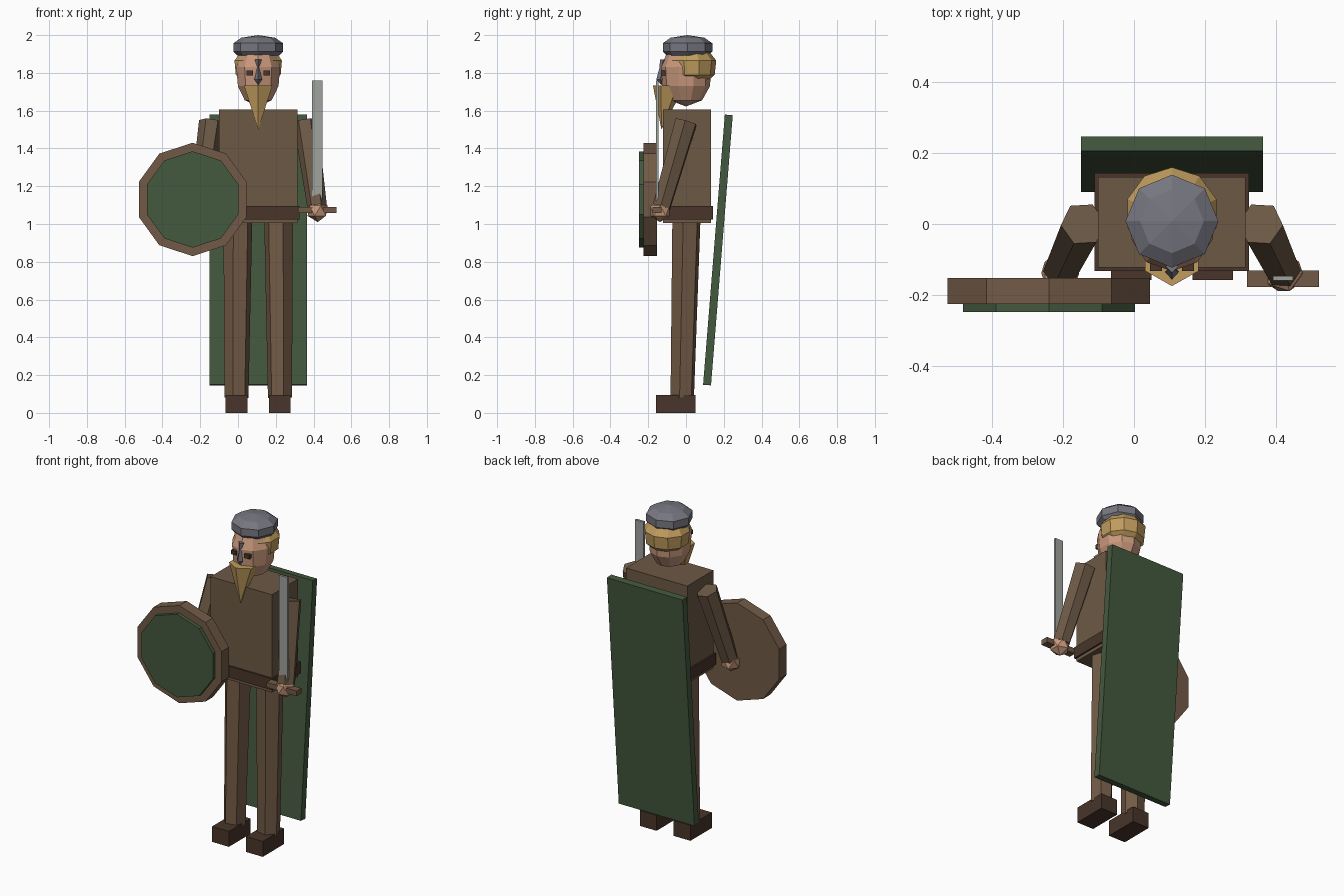
import bpy, bmesh, math
from mathutils import Vector, Matrix

if "Cube" in bpy.data.objects:
    bpy.data.objects.remove(bpy.data.objects["Cube"])

CX = 0.107  # centre line of the figure


def material(name, r, g, b):
    lin = [(c / 255 / 12.92) if c < 11 else ((c / 255 + 0.055) / 1.055) ** 2.4 for c in (r, g, b)]
    m = bpy.data.materials.new(name)
    m.diffuse_color = (*lin, 1)
    m.use_nodes = True
    m.node_tree.nodes["Principled BSDF"].inputs["Base Color"].default_value = m.diffuse_color
    return m


CLOTH = material("brown cloth", 108, 89, 69)
LEATHER = material("brown leather", 114, 90, 70)
DARK = material("dark leather", 72, 53, 42)
GREEN = material("green", 68, 88, 62)
SKIN = material("skin", 200, 152, 124)
HAIR = material("blond hair", 192, 156, 94)
IRON = material("iron", 118, 118, 128)
STEEL = material("steel", 160, 163, 158)


def finish(name, bm, mat):
    bmesh.ops.recalc_face_normals(bm, faces=bm.faces)
    me = bpy.data.meshes.new(name)
    bm.to_mesh(me)
    bm.free()
    me.materials.append(mat)
    ob = bpy.data.objects.new(name, me)
    bpy.context.collection.objects.link(ob)
    return ob


def box(name, mat, x, y, z, tilt=0):
    """Box from (min, max) ranges, tilted about x."""
    bm = bmesh.new()
    c = Vector([(a + b) / 2 for a, b in (x, y, z)])
    s = [b - a for a, b in (x, y, z)]
    bmesh.ops.create_cube(bm, size=1, matrix=Matrix.Translation(c) @ Matrix.Rotation(tilt, 4, 'X')
                          @ Matrix.Diagonal((*s, 1)))
    return finish(name, bm, mat)


def rod(name, mat, a, b, r1, r2, n):
    """Tapered prism between two points."""
    a, b = Vector(a), Vector(b)
    bm = bmesh.new()
    rot = (b - a).to_track_quat('Z', 'Y').to_matrix().to_4x4()
    bmesh.ops.create_cone(bm, cap_ends=True, segments=n, radius1=r1, radius2=r2, depth=(b - a).length,
                          matrix=Matrix.Translation((a + b) / 2) @ rot)
    return finish(name, bm, mat)


def loft(name, mat, rings, n):
    """Stacked horizontal rings (y, z, rx, ry), one corner facing front."""
    bm = bmesh.new()
    loops = []
    for y, z, rx, ry in rings:
        loops.append([bm.verts.new((CX + rx * math.sin(t), y - ry * math.cos(t), z))
                      for t in (2 * math.pi * i / n for i in range(n))])
    for p, q in zip(loops, loops[1:]):
        for i in range(n):
            j = (i + 1) % n
            bm.faces.new((p[i], p[j], q[j], q[i]))
    bm.faces.new(loops[0])
    bm.faces.new(loops[-1])
    bmesh.ops.remove_doubles(bm, verts=bm.verts, dist=0.0005)
    return finish(name, bm, mat)


# Torso and belt
box("torso", CLOTH, (CX - 0.208, CX + 0.208), (-0.122, 0.132), (1.005, 1.605))
box("belt", DARK, (CX - 0.218, CX + 0.218), (-0.132, 0.144), (1.025, 1.095))

# Paired limbs
for side, s in (("left", -1), ("right", 1)):
    rod(side + "_leg", LEATHER, (CX + s * 0.115, -0.02, 0.08), (CX + s * 0.108, 0.002, 1.02), 0.065, 0.078, 6)
    box(side + "_boot", DARK, (CX + s * 0.115 - 0.057, CX + s * 0.115 + 0.057), (-0.158, 0.05), (0, 0.095))
    rod(side + "_arm", CLOTH, (CX + s * 0.312, -0.13, 1.09), (CX + s * 0.25, 0.0, 1.54), 0.052, 0.064, 6)
    bm = bmesh.new()
    bmesh.ops.create_icosphere(bm, subdivisions=1, radius=0.06,
                               matrix=Matrix.Translation((CX + s * 0.315, -0.138, 1.07)))
    finish(side + "_hand", bm, SKIN)
    box(side + "_eye", DARK, (CX + s * 0.045 - 0.017, CX + s * 0.045 + 0.017), (-0.133, -0.09), (1.787, 1.812))

# Head, hair, cap
loft("head", SKIN, [(0, 1.622, 0, 0), (0, 1.655, 0.075, 0.085), (0, 1.73, 0.113, 0.127),
                    (0, 1.83, 0.122, 0.133), (0, 1.91, 0.09, 0.1)], 10)
loft("hair", HAIR, [(0.035, 1.755, 0.08, 0.08), (0.03, 1.79, 0.125, 0.122), (0.03, 1.865, 0.132, 0.13),
                    (0.025, 1.91, 0.1, 0.1)], 10)
loft("cap", IRON, [(0.008, 1.893, 0.112, 0.112), (0.008, 1.912, 0.131, 0.131), (0.008, 1.957, 0.131, 0.131),
                   (0.008, 1.986, 0.09, 0.09), (0.008, 2.0, 0, 0)], 8)

# Nose guard and beard
loft("nose_guard", IRON, [(-0.12, 1.87, 0.018, 0.018), (-0.128, 1.83, 0.005, 0.012),
                          (-0.135, 1.765, 0.02, 0.022), (-0.13, 1.735, 0, 0)], 4)
loft("beard", HAIR, [(-0.09, 1.733, 0.087, 0.085), (-0.13, 1.5, 0, 0)], 6)

# Cape
box("cape", GREEN, (CX - 0.257, CX + 0.257), (0.148, 0.19), (0.145, 1.58), math.radians(-4.6))

# Round shield
rod("shield_rim", LEATHER, (-0.24, -0.153, 1.13), (-0.24, -0.225, 1.13), 0.3, 0.3, 10)
rod("shield_face", GREEN, (-0.24, -0.2, 1.13), (-0.24, -0.248, 1.13), 0.255, 0.255, 10)

# Sword
box("sword_blade", STEEL, (0.392, 0.448), (-0.16, -0.146), (1.07, 1.76))
box("sword_guard", LEATHER, (0.318, 0.522), (-0.177, -0.131), (1.058, 1.09))
